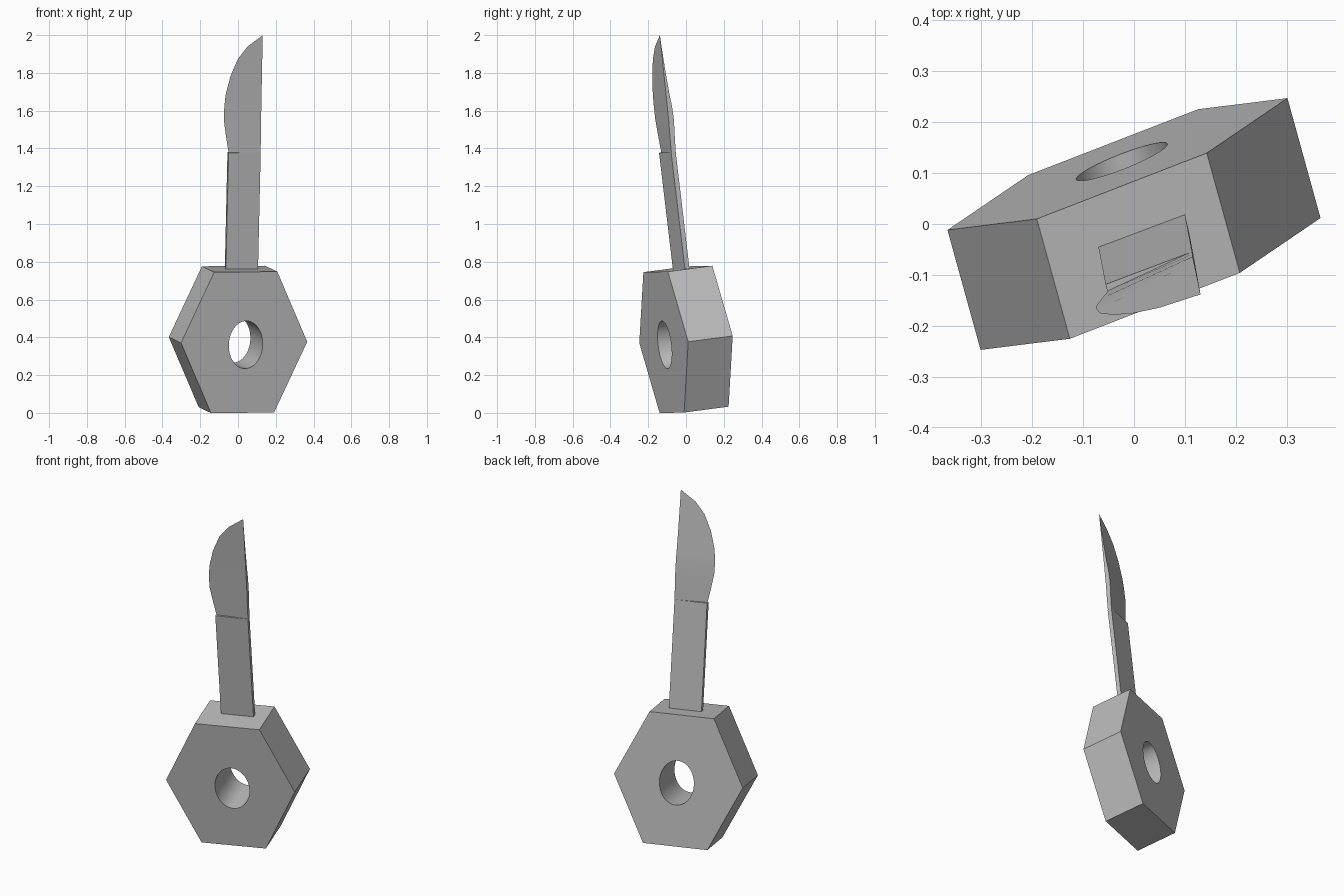
import bpy, bmesh, math
from mathutils import Matrix, Vector

if "Cube" in bpy.data.objects:
    bpy.data.objects.remove(bpy.data.objects["Cube"])

grey = bpy.data.materials.new("plain_grey")
grey.use_nodes = True
colour = (0.5, 0.5, 0.5, 1)
grey.diffuse_color = colour
grey.node_tree.nodes["Principled BSDF"].inputs["Base Color"].default_value = colour


def frame(origin, x, y, z):
    """Matrix that maps local axes onto the tilted part axes."""
    m = Matrix((x, y, z)).transposed().to_4x4()
    m.translation = Vector(origin)
    return m


def make(name, bm, matrix):
    bm.transform(matrix)
    bmesh.ops.recalc_face_normals(bm, faces=bm.faces)
    mesh = bpy.data.meshes.new(name)
    bm.to_mesh(mesh)
    bm.free()
    mesh.materials.append(grey)
    ob = bpy.data.objects.new(name, mesh)
    bpy.context.collection.objects.link(ob)
    return ob


def prism(name, sides, rx, rz, depth, matrix, centre=(0, 0)):
    bm = bmesh.new()
    rings = []
    for y in (-depth / 2, depth / 2):
        ring = []
        for i in range(sides):
            a = math.tau * i / sides
            ring.append(bm.verts.new((centre[0] + rx * math.cos(a), y,
                                      centre[1] + rz * math.sin(a))))
        bm.faces.new(ring)
        rings.append(ring)
    for i in range(sides):
        j = (i + 1) % sides
        bm.faces.new((rings[0][i], rings[0][j], rings[1][j], rings[1][i]))
    return make(name, bm, matrix)


def activate(ob):
    bpy.ops.object.select_all(action='DESELECT')
    ob.select_set(True)
    bpy.context.view_layer.objects.active = ob


# Hexagonal nut with a round bore
nut_frame = frame((0, 0, 0.389), (0.334, 0.1295, 0.003),
                  (-0.065, 0.2355, 0.031), (0.0085, -0.043, 0.373))
nut = prism("hex_nut", 6, 1, 1 / math.sin(math.pi / 3), 1, nut_frame)
bore = prism("bore_cutter", 64, 0.268, 0.338, 1.5, nut_frame, (0.026, -0.035))
bore.hide_render = True
cut = nut.modifiers.new("bore", 'BOOLEAN')
cut.object = bore
cut.solver = 'EXACT'
activate(nut)
bpy.ops.object.modifier_apply(modifier="bore")
bpy.data.objects.remove(bore)
bpy.ops.object.shade_smooth_by_angle(angle=math.radians(25))

# Flat handle: local x = width, y = thickness from the back, z = length
knife_frame = frame((-0.07, -0.045, 0.76), (0.17, 0.064, 0.001),
                    (0.006, -0.024, -0.003), (0.014, -0.073, 0.615))
bm = bmesh.new()
bmesh.ops.create_cube(bm, size=1)
for v in bm.verts:
    v.co = (v.co.x + 0.5, v.co.y + 0.5, 1.008 if v.co.z > 0 else -0.05)
make("handle", bm, knife_frame)

# Curved blade: (length, cutting edge, spine back, spine front)
rows = [(1.0, 0.02, 0, 0.95), (1.138, -0.07, -0.2, 0.85),
        (1.285, -0.153, -0.45, 0.7), (1.398, -0.15, -0.38, 0.65),
        (1.504, -0.118, -0.15, 0.6), (1.667, 0.022, 0.1, 0.55),
        (1.813, 0.239, 0.25, 0.5), (1.919, 0.53, 0.35, 0.46)]
bm = bmesh.new()
loops = [[bm.verts.new(p) for p in ((edge, 0.55, s), (1, back, s), (1, front, s))]
         for s, edge, back, front in rows]
for low, high in zip(loops, loops[1:]):
    for i in range(3):
        j = (i + 1) % 3
        bm.faces.new((low[i], low[j], high[j], high[i]))
tip = bm.verts.new((1, 0.42, 2.016))
for i in range(3):
    bm.faces.new((loops[-1][i], loops[-1][(i + 1) % 3], tip))
bm.faces.new(loops[0])
blade = make("blade", bm, knife_frame)
activate(blade)
bpy.ops.object.shade_smooth_by_angle(angle=math.radians(20))
